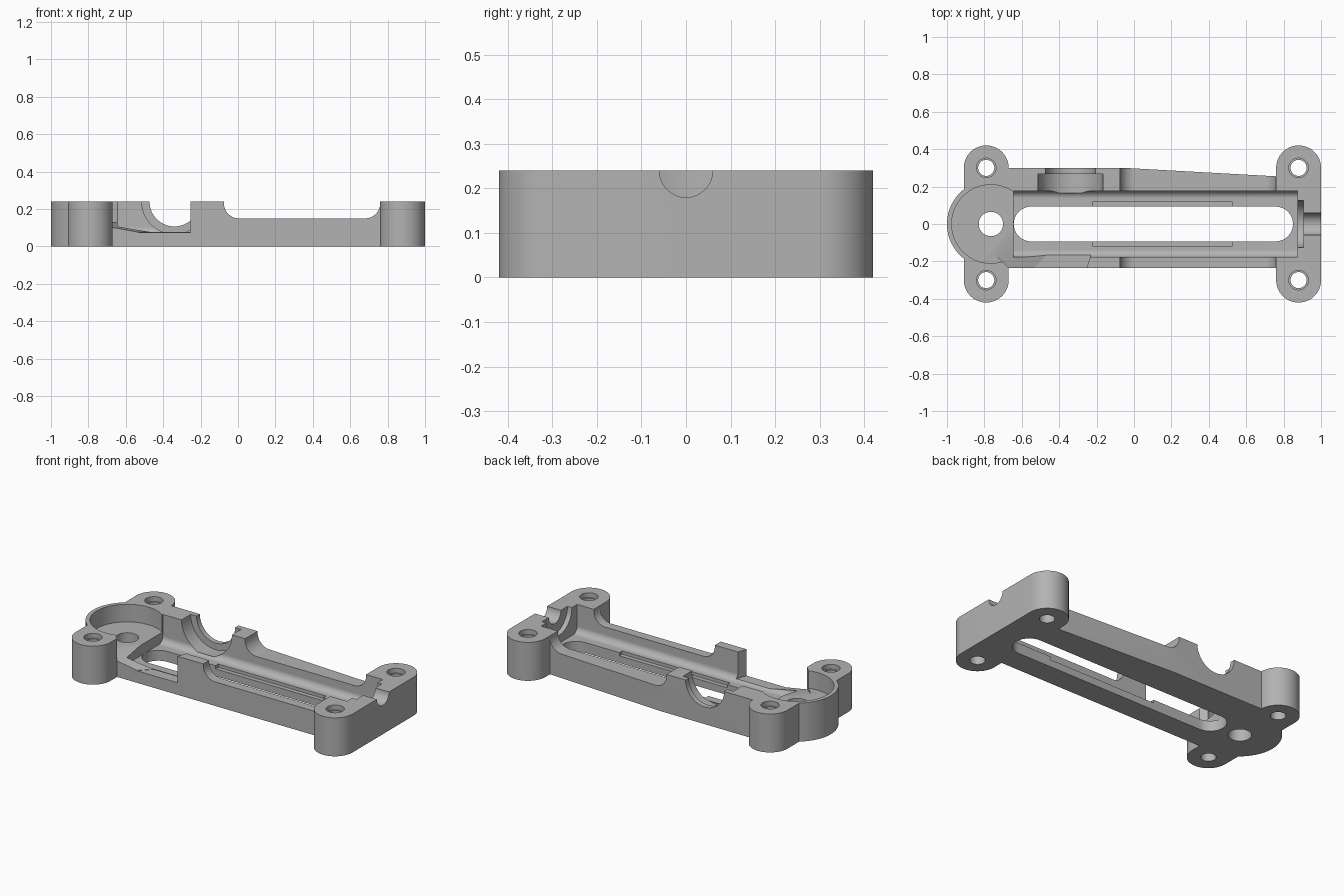
import bpy, bmesh
from math import sin, cos, pi, radians

if "Cube" in bpy.data.objects:
    bpy.data.objects.remove(bpy.data.objects["Cube"])

TOP = 0.24
grey = bpy.data.materials.new("plain grey")
grey.use_nodes = True
grey.diffuse_color = (0.45, 0.45, 0.45, 1)
grey.node_tree.nodes["Principled BSDF"].inputs["Base Color"].default_value = (0.45, 0.45, 0.45, 1)


def arc(cx, cy, r, a0, a1, n=16):
    return [(cx + r * cos(radians(a0 + (a1 - a0) * i / n)),
             cy + r * sin(radians(a0 + (a1 - a0) * i / n))) for i in range(n + 1)]


def circle(cx, cy, r):
    return arc(cx, cy, r, 0, 360, 64)[:-1]


def prism(name, outline, lo, hi, axis="z"):
    """Extrude an outline along an axis; lo may be a function of the outline point."""
    place = {"x": lambda u, v, w: (w, u, v),
             "y": lambda u, v, w: (u, w, v),
             "z": lambda u, v, w: (u, v, w)}[axis]
    base = lo if callable(lo) else lambda u, v: lo
    bm = bmesh.new()
    a = [bm.verts.new(place(u, v, base(u, v))) for u, v in outline]
    b = [bm.verts.new(place(u, v, hi)) for u, v in outline]
    bm.faces.new(a)
    bm.faces.new(b)
    for i in range(len(a)):
        j = (i + 1) % len(a)
        bm.faces.new((a[i], a[j], b[j], b[i]))
    bmesh.ops.recalc_face_normals(bm, faces=bm.faces)
    mesh = bpy.data.meshes.new(name)
    bm.to_mesh(mesh)
    bm.free()
    mesh.materials.append(grey)
    ob = bpy.data.objects.new(name, mesh)
    bpy.context.collection.objects.link(ob)
    return ob


def box(x0, x1, y0, y1):
    return [(x0, y0), (x1, y0), (x1, y1), (x0, y1)]


def stadium_y(cx, r, y):
    return arc(cx, y, r, 0, 180, 32) + arc(cx, -y, r, 180, 360, 32)


def combine(target, tool, operation):
    mod = target.modifiers.new("shape", "BOOLEAN")
    mod.object, mod.operation, mod.solver = tool, operation, "EXACT"
    bpy.context.view_layer.update()
    graph = bpy.context.evaluated_depsgraph_get()
    mesh = bpy.data.meshes.new_from_object(target.evaluated_get(graph))
    target.modifiers.clear()
    target.data = mesh
    bpy.data.objects.remove(tool)


# Solid housing: tapered tray, rounded end lugs and round motor end
housing = prism("housing", [(-0.79, -0.235), (0.88, -0.235), (0.88, 0.248),
                            (0.76, 0.255), (-0.05, 0.30), (-0.79, 0.30)], 0, TOP)
for name, shape in (("right_lugs", stadium_y(0.88, 0.12, 0.30)),
                    ("left_lugs", stadium_y(-0.79, 0.12, 0.30)),
                    ("round_end", circle(-0.765, 0, 0.235))):
    combine(housing, prism(name, shape, 0, TOP), "UNION")


def cut(*args):
    combine(housing, prism("cutter", *args), "DIFFERENCE")


# Lowered side walls with rounded ends
cut([(-0.075, 0.3)] + arc(0.005, 0.23, 0.08, 180, 270)
    + arc(0.68, 0.23, 0.08, 270, 360) + [(0.76, 0.3)], -0.5, 0.5, "y")

# Long channel with filleted floor, side recesses and through slot
cut([(-0.177, 0.3)] + arc(-0.137, 0.105, 0.04, 180, 270)
    + arc(0.137, 0.105, 0.04, 270, 360) + [(0.177, 0.3)], -0.643, 0.875, "x")
cut(box(-0.22, 0.525, -0.12, 0.12), 0.045, 0.2)
cut(arc(-0.55, 0, 0.093, 90, 270, 32) + arc(0.757, 0, 0.093, -90, 90, 32), -0.1, 0.2)

# Round pocket with centre hole
cut(circle(-0.765, 0, 0.21), 0.13, 0.3)
cut(circle(-0.765, 0, 0.065), -0.1, 0.2)

# Sloping wire passage and front wall opening
cut([(-0.75, -0.155), (-0.66, -0.245), (-0.54, -0.245), (-0.435, -0.14), (-0.645, -0.05)],
    lambda x, y: max(0.075, 0.13 - 0.18 * (x - y + 0.595)), 0.3)
cut([(-0.545, -0.245), (-0.257, -0.245), (-0.23, -0.165), (-0.465, -0.165)], 0.075, 0.3)

# Back port: wide inner seat and narrower outer opening
cut(circle(-0.34, TOP, 0.174), 0.165, 0.267, "y")
cut(circle(-0.34, TOP, 0.133), 0.25, 0.35, "y")

# End port: flange seat and shaft groove
cut(circle(0, TOP, 0.125), 0.86, 0.905, "x")
cut(circle(0, TOP, 0.06), 0.89, 1.1, "x")

# Screw holes with shallow counterbore
for x in (-0.79, 0.88):
    for y in (-0.30, 0.30):
        cut(circle(x, y, 0.043), -0.1, 0.3)
        cut(circle(x, y, 0.052), 0.21, 0.3)

bpy.ops.object.select_all(action="DESELECT")
housing.select_set(True)
bpy.context.view_layer.objects.active = housing
bpy.ops.object.shade_smooth_by_angle(angle=radians(25))
